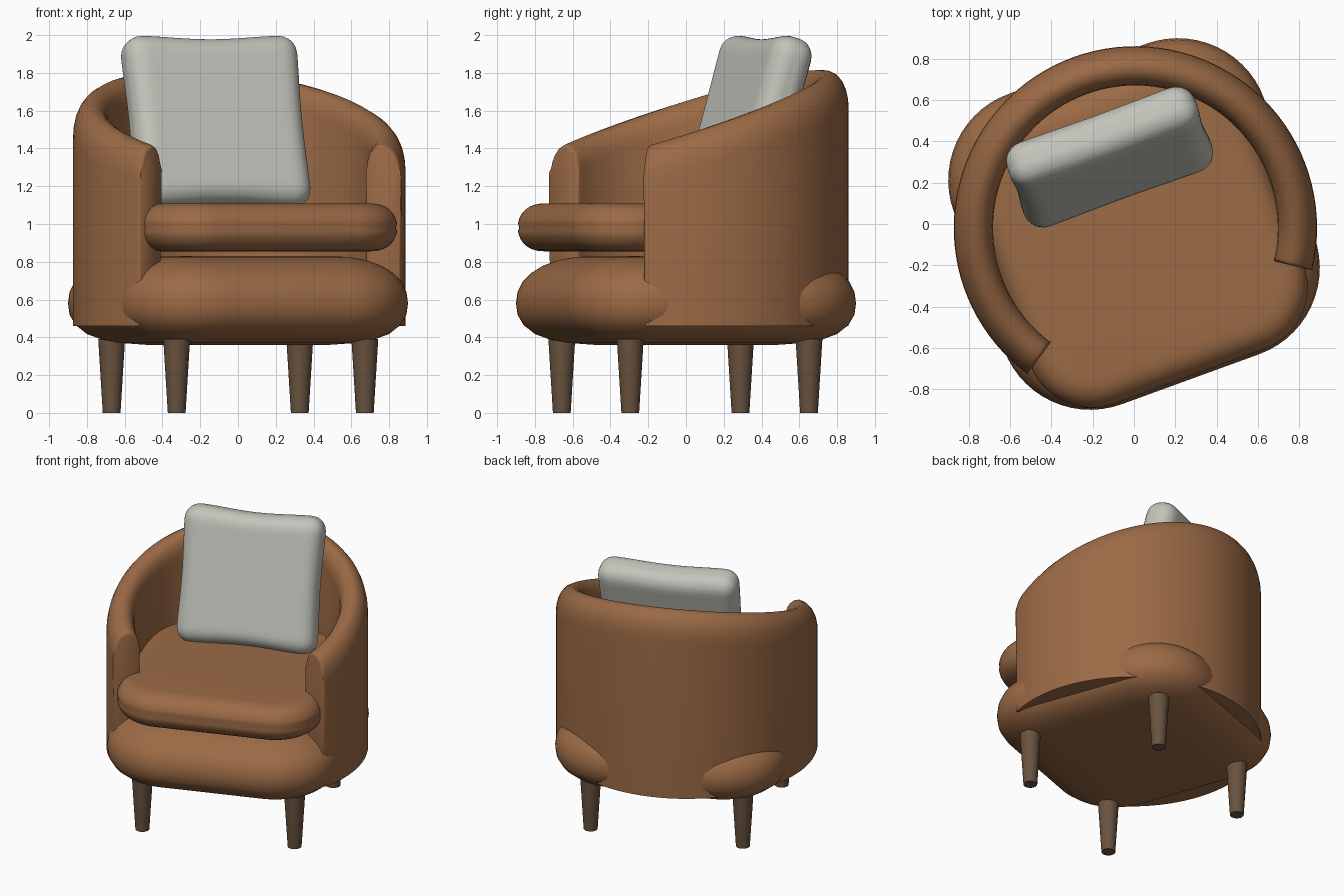
import bpy, bmesh
from math import sin, cos, pi, radians
from mathutils import Matrix, Vector

if "Cube" in bpy.data.objects:
    bpy.data.objects.remove(bpy.data.objects["Cube"])

TURN = Matrix.Rotation(radians(20), 4, "Z")   # the whole chair is turned


def material(name, rgb):
    m = bpy.data.materials.new(name)
    m.use_nodes = True
    m.diffuse_color = (*rgb, 1)
    m.node_tree.nodes["Principled BSDF"].inputs["Base Color"].default_value = (*rgb, 1)
    return m


leather = material("tan leather", (0.33, 0.145, 0.06))
wood = material("dark wood", (0.14, 0.085, 0.05))
fabric = material("light grey fabric", (0.55, 0.55, 0.5))


def finish(bm, name, mat, angle=50):
    bmesh.ops.recalc_face_normals(bm, faces=bm.faces)
    bm.transform(TURN)
    mesh = bpy.data.meshes.new(name)
    bm.to_mesh(mesh)
    bm.free()
    obj = bpy.data.objects.new(name, mesh)
    obj.data.materials.append(mat)
    bpy.context.collection.objects.link(obj)
    bpy.ops.object.select_all(action="DESELECT")
    obj.select_set(True)
    bpy.context.view_layer.objects.active = obj
    bpy.ops.object.shade_smooth_by_angle(angle=radians(angle))
    return obj


def loft(sections, bm=None):
    """Skin closed sections of equal size and cap both ends."""
    bm = bm or bmesh.new()
    rings = [[bm.verts.new(p) for p in s] for s in sections]
    n = len(rings[0])
    for a, b in zip(rings, rings[1:]):
        for i in range(n):
            j = (i + 1) % n
            bm.faces.new((a[i], a[j], b[j], b[i]))
    bm.faces.new(rings[0])
    bm.faces.new(rings[-1])
    return bm


def rounded_rect(half_x, front, back, radius, inset, z, steps=14):
    """Rounded rectangle outline shrunk by inset."""
    r = max(radius - inset, 0.02)
    x = half_x - inset - r
    y0, y1 = front + inset + r, back - inset - r
    pts = []
    for k, (cx, cy) in enumerate([(x, y1), (-x, y1), (-x, y0), (x, y0)]):
        for i in range(steps + 1):
            a = pi / 2 * (k + i / steps)
            pts.append((cx + r * cos(a), cy + r * sin(a), z))
    return pts


# Plump square base
base_profile = [(0.42, 0.36), (0.28, 0.37), (0.18, 0.388), (0.1, 0.418), (0.04, 0.465),
                (0.008, 0.52), (0, 0.58), (0.008, 0.64), (0.035, 0.695), (0.08, 0.74),
                (0.14, 0.778), (0.22, 0.808), (0.31, 0.825), (0.42, 0.83)]
finish(loft([rounded_rect(0.8, -0.8, 0.8, 0.445, d, z) for d, z in base_profile]),
       "base", leather)

# Seat cushion with a rounded edge and a fine seam round the middle
edge, mid, tall = 0.15, 0.982, 0.127
cushion = []
for i in range(19):
    a = -pi / 2 + pi * i / 18
    seam = 0.008 if i == 9 else 0
    cushion.append(rounded_rect(0.707, -0.787, 0.7, 0.32, edge * (1 - cos(a) ** 0.8) + seam if i % 18 else edge,
                                mid + tall * sin(a)))
finish(loft(cushion), "seat_cushion", leather)

# Wrap-around back and arms: (radius, depth below the crest), sloping to the front
rim = [(0.88, 0.19), (0.877, 0.14), (0.866, 0.09), (0.848, 0.05), (0.822, 0.018), (0.79, 0.001),
       (0.76, 0.001), (0.73, 0.016), (0.708, 0.045), (0.695, 0.085), (0.69, 0.13)]
sections = []
start, end, count = radians(-33.5), radians(213.5), 72
for i in range(count + 1):
    a = start + (end - start) * i / count
    top = 1.42 + 0.335 * (0.77 * sin(a) + 0.41)
    outline = [(0.88, 0.46)] + [(r, top - d) for r, d in rim] + [(0.69, 0.46)]
    sections.append([(r * cos(a), r * sin(a) - 0.02, z) for r, z in outline])
shell = loft(sections)
ends = [f for f in shell.faces if len(f.verts) > 4]
bmesh.ops.bevel(shell, geom=list({e for f in ends for e in f.edges}), offset=0.018,
                segments=3, profile=0.5, affect="EDGES")
finish(shell, "back_and_arms", leather)

# Leaning pillow: rounded box with slightly hollow sides
pillow = bmesh.new()
bmesh.ops.create_cube(pillow, size=2)
bmesh.ops.subdivide_edges(pillow, edges=pillow.edges[:], cuts=27, use_grid_fill=True)
half, r = Vector((0.485, 0.115, 0.47)), 0.1
for v in pillow.verts:
    p = Vector([c * h for c, h in zip(v.co, half)])
    core = Vector([max(-h + r, min(h - r, c)) for c, h in zip(p, half)])
    d = p - core
    if d.length > 1e-6:
        p = core + d.normalized() * r
    hollow_z = 1 - 0.04 * max(0, 1 - (p.x / 0.4) ** 2) ** 2
    hollow_x = 1 - 0.02 * max(0, 1 - (p.z / 0.4) ** 2) ** 2
    v.co = (p.x * hollow_x, p.y, p.z * hollow_z)
pillow.transform(Matrix.Translation((0, 0.345, 1.536)) @ Matrix.Rotation(radians(-16), 4, "X"))
finish(pillow, "back_pillow", fabric)

# Four tapered legs
for x, side in ((0.53, "left"), (-0.53, "right")):
    for y, place in ((-0.507, "front"), (0.5, "back")):
        leg = bmesh.new()
        bmesh.ops.create_cone(leg, cap_ends=True, segments=32, radius1=0.047, radius2=0.071,
                              depth=0.39, matrix=Matrix.Translation((x, y, 0.195)))
        finish(leg, f"{place}_{side}_leg", wood)
